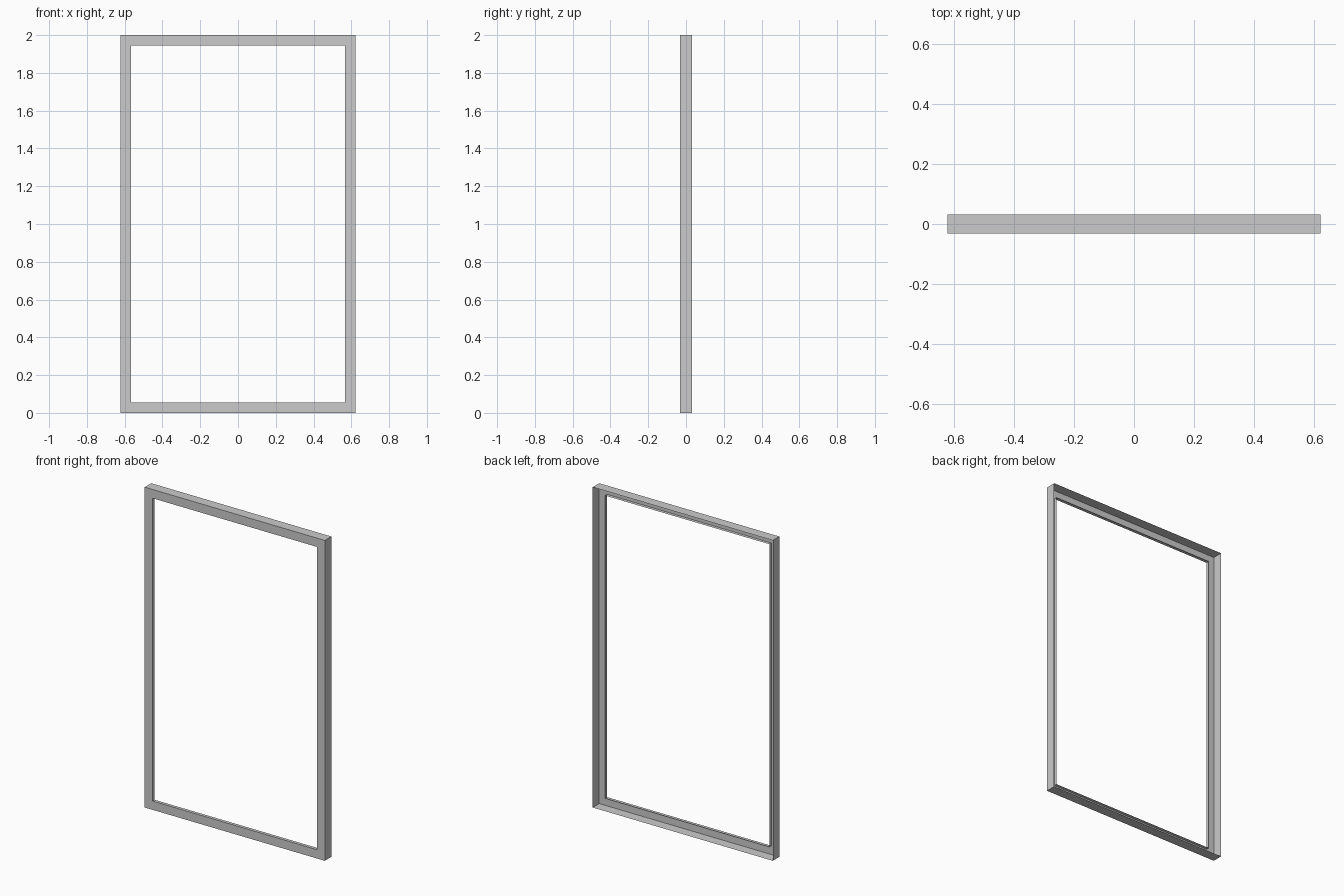
import bpy, bmesh

if "Cube" in bpy.data.objects:
    bpy.data.objects.remove(bpy.data.objects["Cube"])

# Thin sheet frame: outer wall, front plate and short inner lip, open at the back
HALF_W, HEIGHT, HALF_D = 0.622, 2.0, 0.032
BORDER, LIP = 0.055, 0.02

# Profile as (inset from outer edge, y)
profile = [(0, HALF_D), (0, -HALF_D), (BORDER, -HALF_D), (BORDER, -HALF_D + LIP)]


def ring(bm, inset, y):
    x, lo, hi = HALF_W - inset, inset, HEIGHT - inset
    return [bm.verts.new(p) for p in ((-x, y, lo), (x, y, lo), (x, y, hi), (-x, y, hi))]


bm = bmesh.new()
rings = [ring(bm, *p) for p in profile]
for a, b in zip(rings, rings[1:]):
    for i in range(4):
        j = (i + 1) % 4
        bm.faces.new((a[i], b[i], b[j], a[j]))
bmesh.ops.recalc_face_normals(bm, faces=bm.faces[:])
bm.normal_update()
# Front plate must face forward
if next(f for f in bm.faces if abs(f.normal.y) > 0.9).normal.y > 0:
    bmesh.ops.reverse_faces(bm, faces=bm.faces[:])

mesh = bpy.data.meshes.new("window_frame")
bm.to_mesh(mesh)
bm.free()
frame = bpy.data.objects.new("window_frame", mesh)
bpy.context.collection.objects.link(frame)
